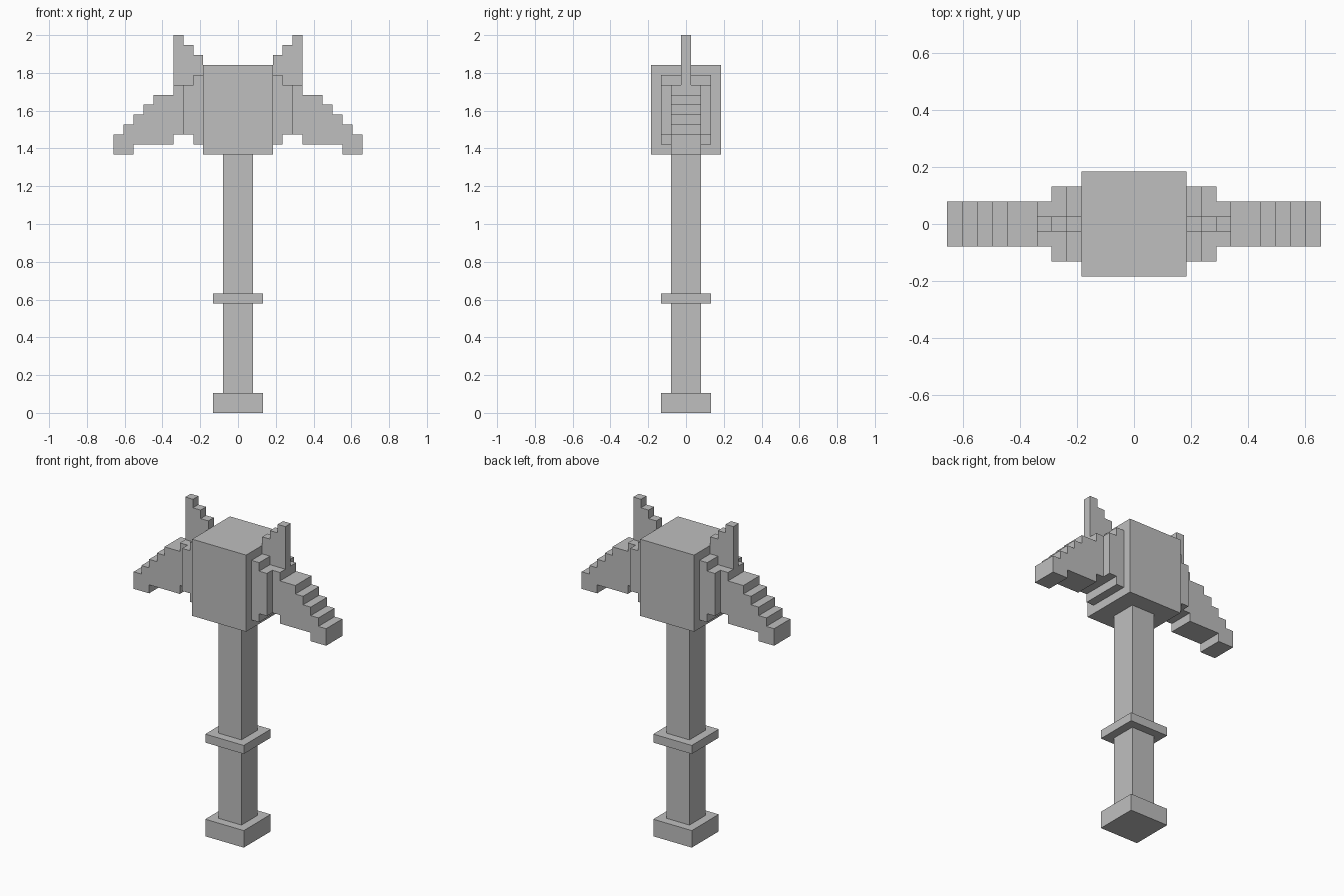
import bpy
import bmesh

U = 2 / 38  # one block of the stepped design

old = bpy.data.objects.get("Cube")
if old:
    bpy.data.objects.remove(old, do_unlink=True)

grey = bpy.data.materials.new("plain grey")
grey.use_nodes = True
GREY = (0.52, 0.52, 0.52, 1)
grey.diffuse_color = GREY
grey.node_tree.nodes["Principled BSDF"].inputs["Base Color"].default_value = GREY


def plate(name, outline, half_depth):
    """Extrude an x-z outline, given in blocks, evenly to both sides of y = 0."""
    bm = bmesh.new()
    verts = [bm.verts.new((x * U, -half_depth * U, z * U)) for x, z in outline]
    face = bm.faces.new(verts)
    extruded = bmesh.ops.extrude_face_region(bm, geom=[face])
    moved = [v for v in extruded["geom"] if isinstance(v, bmesh.types.BMVert)]
    bmesh.ops.translate(bm, verts=moved, vec=(0, 2 * half_depth * U, 0))
    bmesh.ops.recalc_face_normals(bm, faces=bm.faces)
    mesh = bpy.data.meshes.new(name)
    bm.to_mesh(mesh)
    bm.free()
    mesh.materials.append(grey)
    obj = bpy.data.objects.new(name, mesh)
    bpy.context.collection.objects.link(obj)
    return obj


def block(name, x0, x1, z0, z1, half_depth):
    return plate(name, [(x0, z0), (x1, z0), (x1, z1), (x0, z1)], half_depth)


def square_block(name, half, z0, z1):
    return block(name, -half, half, z0, z1, half)


# Handle and head
square_block("pommel", 2.5, 0, 2)
square_block("lower_handle", 1.5, 2, 11)
square_block("grip_ring", 2.5, 11, 12)
square_block("upper_handle", 1.5, 12, 26)
square_block("head", 3.5, 26, 35)

# Stepped blade: underside from the collar to the tip, then stairs back up
blade = [(5.5, 28), (6.5, 28), (6.5, 27), (10.5, 27), (10.5, 26), (12.5, 26)]
for i in range(5):
    blade += [(12.5 - i, 28 + i), (11.5 - i, 28 + i)]
blade[-1] = (6.5, 32)
blade += [(6.5, 33), (5.5, 33)]

# Thin upright fin: stairs below resting on the collars, stairs above
fin = [(3.5, 34), (4.5, 34), (4.5, 33), (6.5, 33)]
for i in range(3):
    fin += [(6.5 - i, 38 - i), (5.5 - i, 38 - i)]

# Matching parts on both sides of the head
for side, s in (("left", 1), ("right", -1)):
    block(side + "_inner_collar", s * 3.5, s * 4.5, 27, 34, 2.5)
    block(side + "_outer_collar", s * 4.5, s * 5.5, 28, 33, 2.5)
    plate(side + "_blade", [(s * x, z) for x, z in blade], 1.5)
    plate(side + "_fin", [(s * x, z) for x, z in fin], 0.5)
